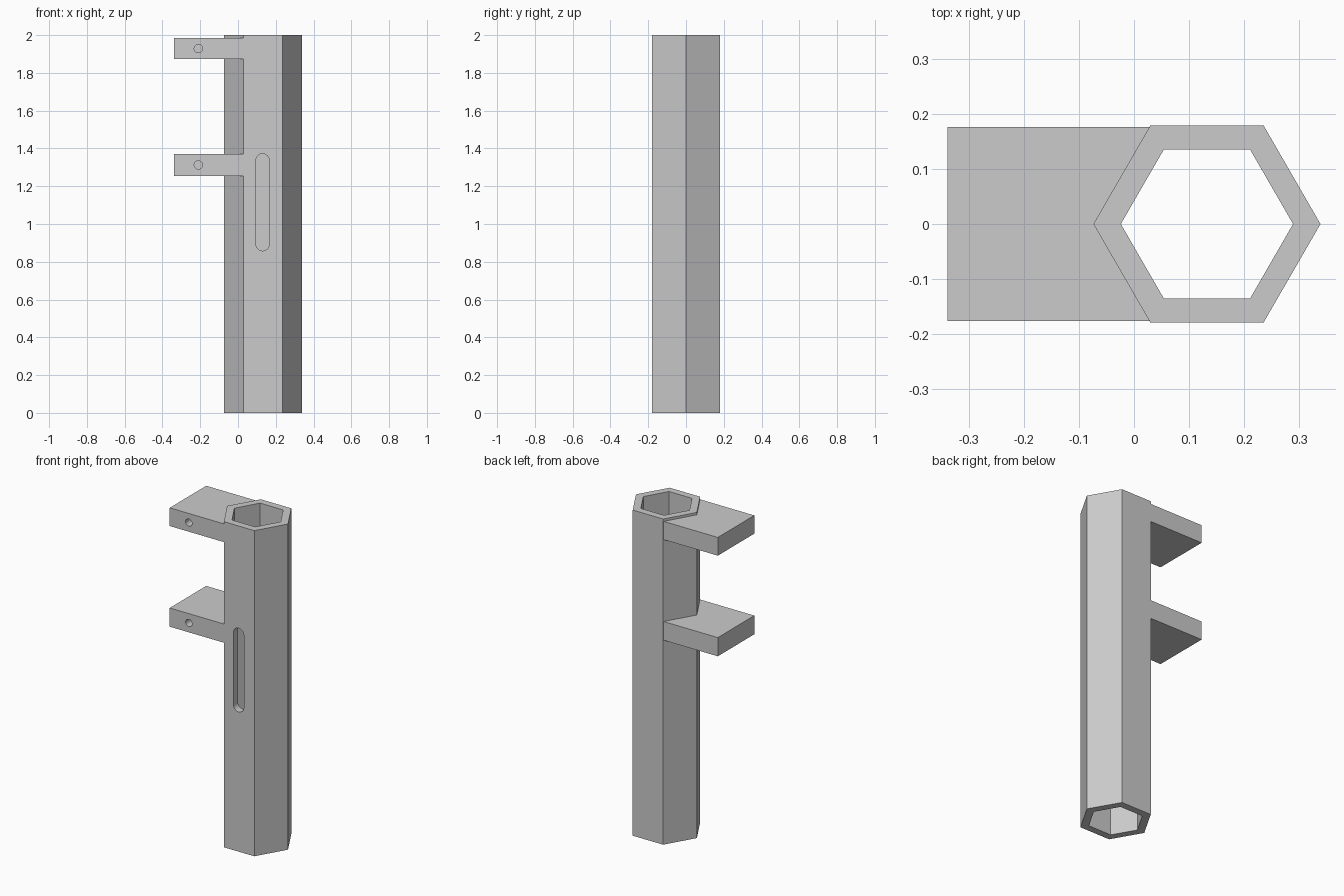
import bpy, bmesh
from math import cos, sin, pi
from mathutils import Vector

if "Cube" in bpy.data.objects:
    bpy.data.objects.remove(bpy.data.objects["Cube"])

grey = bpy.data.materials.new("plain grey")
grey.use_nodes = True
grey.diffuse_color = (0.6, 0.6, 0.6, 1)
grey.node_tree.nodes["Principled BSDF"].inputs["Base Color"].default_value = (0.6, 0.6, 0.6, 1)

AXIS_X = 0.133
HEIGHT = 2.0
OUTER, INNER = 0.207, 0.157
HALF_DEPTH = 0.177


def prism(name, outline, sweep):
    """Solid made by sweeping a flat outline along a vector."""
    bm = bmesh.new()
    face = bm.faces.new([bm.verts.new(p) for p in outline])
    swept = bmesh.ops.extrude_face_region(bm, geom=[face])["geom"]
    moved = [v for v in swept if isinstance(v, bmesh.types.BMVert)]
    bmesh.ops.translate(bm, verts=moved, vec=Vector(sweep))
    bmesh.ops.recalc_face_normals(bm, faces=bm.faces)
    mesh = bpy.data.meshes.new(name)
    bm.to_mesh(mesh)
    bm.free()
    mesh.materials.append(grey)
    obj = bpy.data.objects.new(name, mesh)
    bpy.context.collection.objects.link(obj)
    return obj


def hexagon(radius, z):
    return [(AXIS_X + radius * cos(i * pi / 3), radius * sin(i * pi / 3), z) for i in range(6)]


def capsule(x, z, radius, half_length, y, steps=16):
    """Upright rounded slot outline; a circle when half_length is zero."""
    points = []
    for end in (0, 1):
        shift = half_length if end == 0 else -half_length
        count = steps + 1 if half_length else steps
        for i in range(count):
            a = pi * (end + i / steps)
            points.append((x + radius * cos(a), y, z + shift + radius * sin(a)))
    return points


def cut(obj, cutter):
    """Subtract the cutter, bake the result and discard the cutter."""
    cutter.hide_render = True
    mod = obj.modifiers.new("cut", 'BOOLEAN')
    mod.operation = 'DIFFERENCE'
    mod.solver = 'EXACT'
    mod.object = cutter
    evaluated = obj.evaluated_get(bpy.context.evaluated_depsgraph_get())
    baked = bpy.data.meshes.new_from_object(evaluated)
    obj.modifiers.clear()
    obj.data = baked
    bpy.data.objects.remove(cutter)


# Hollow hexagonal tube with a slot through its front wall
tube = prism("hexagonal_tube", hexagon(OUTER, 0), (0, 0, HEIGHT))
cut(tube, prism("bore_cutter", hexagon(INNER, -0.1), (0, 0, HEIGHT + 0.2)))
cut(tube, prism("slot_cutter", capsule(0.13, 1.115, 0.035, 0.222, -0.3), (0, 0.3, 0)))

# Two side brackets, notched to fit the tube, each with a blind hole in front
for label, low, high in (("lower", 1.255, 1.37), ("upper", 1.873, 1.985)):
    outline = [(-0.34, -HALF_DEPTH, low), (0.03, -HALF_DEPTH, low),
               (-0.073, 0, low), (0.03, HALF_DEPTH, low), (-0.34, HALF_DEPTH, low)]
    bracket = prism(label + "_bracket", outline, (0, 0, high - low))
    hole = capsule(-0.21, (low + high) / 2, 0.022, 0, -0.3)
    cut(bracket, prism("hole_cutter", hole, (0, 0.3, 0)))
